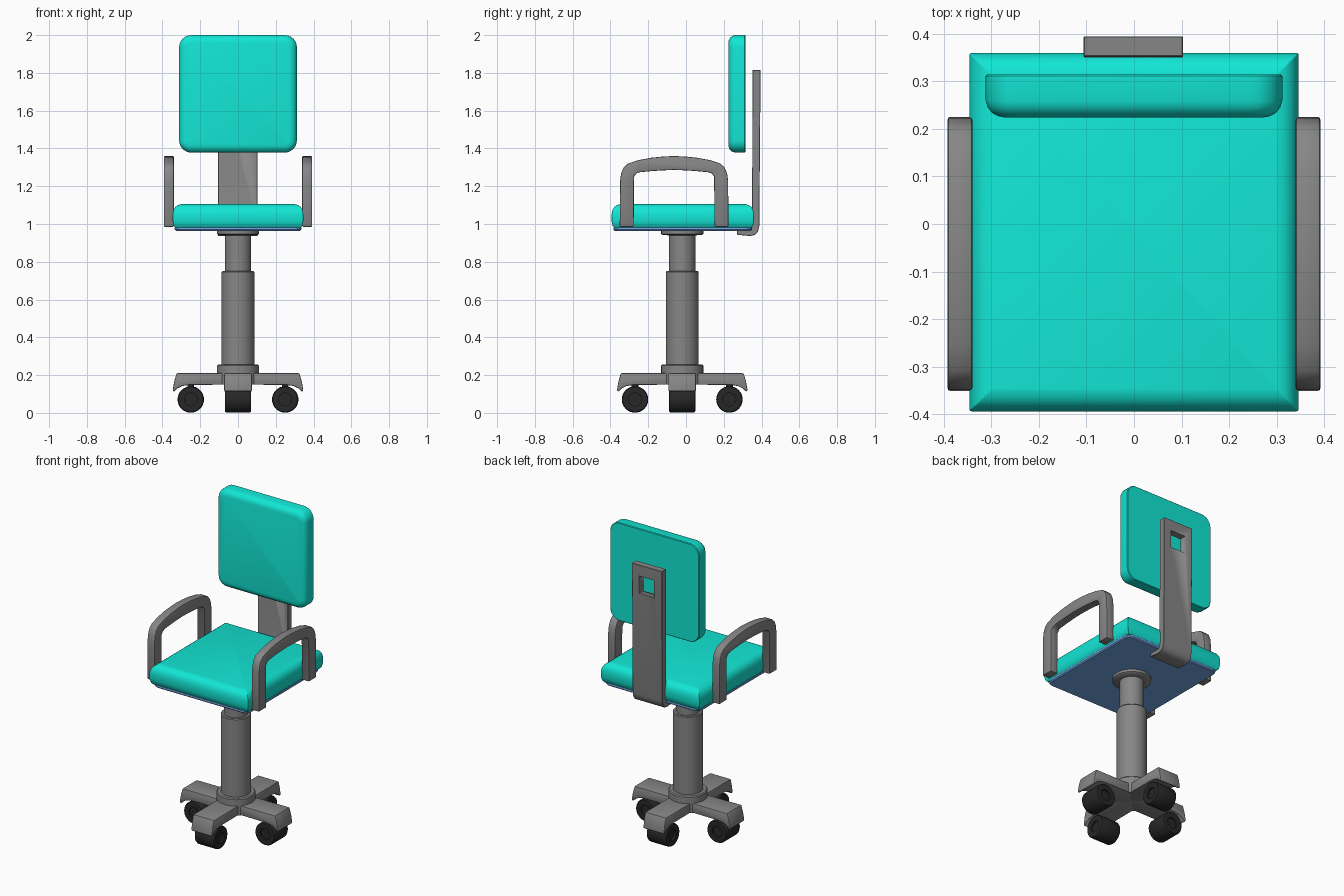
import bpy, bmesh, math
from mathutils import Matrix, Vector

if "Cube" in bpy.data.objects:
    bpy.data.objects.remove(bpy.data.objects["Cube"])

CY = -0.02  # y of the central column


def material(name, rgb):
    m = bpy.data.materials.new(name)
    m.diffuse_color = (*rgb, 1)
    m.use_nodes = True
    m.node_tree.nodes["Principled BSDF"].inputs["Base Color"].default_value = m.diffuse_color
    return m


TEAL = material("teal", (0.006, 0.80, 0.67))
BLUE = material("blue", (0.17, 0.40, 0.80))
BLACK = material("black", (0.02, 0.02, 0.02))
GREY = material("grey", (0.24, 0.24, 0.24))


def finish(name, bm, mat=GREY, bevel=0, segments=2, angle=35):
    bmesh.ops.recalc_face_normals(bm, faces=bm.faces)
    if bevel:
        edges = [e for e in bm.edges if e.calc_face_angle(0) > math.radians(40)]
        bmesh.ops.bevel(bm, geom=edges, offset=bevel, segments=segments,
                        profile=0.5, affect='EDGES', clamp_overlap=True)
    me = bpy.data.meshes.new(name)
    bm.to_mesh(me)
    bm.free()
    ob = bpy.data.objects.new(name, me)
    bpy.context.collection.objects.link(ob)
    me.materials.append(mat)
    bpy.ops.object.select_all(action='DESELECT')
    ob.select_set(True)
    bpy.context.view_layer.objects.active = ob
    bpy.ops.object.shade_smooth_by_angle(angle=math.radians(angle))
    return ob


def loft(rings):
    bm = bmesh.new()
    loops = [[bm.verts.new(p) for p in ring] for ring in rings]
    n = len(loops[0])
    for a, b in zip(loops, loops[1:]):
        for i in range(n):
            j = (i + 1) % n
            bm.faces.new((a[i], a[j], b[j], b[i]))
    bm.faces.new(loops[0])
    bm.faces.new(loops[-1])
    return bm


def rounded_rect(hx, hy, r, z, steps=6):
    pts = []
    for q, (sx, sy) in enumerate(((1, 1), (-1, 1), (-1, -1), (1, -1))):
        for k in range(steps + 1):
            a = math.pi / 2 * (q + k / steps)
            pts.append(Vector((sx * (hx - r) + r * math.cos(a),
                               sy * (hy - r) + r * math.sin(a), z)))
    return pts


def cushion(hx, hy, r, layers):
    # layers: (inset, height) pairs
    return loft([rounded_rect(hx - i, hy - i, max(r - i, 0.003), z) for i, z in layers])


def prism(pts, x0, x1):
    # (y, z) profile extruded along x
    return loft([[(x, y, z) for y, z in pts] for x in (x0, x1)])


def lathe(profile, n=32):
    return loft([[(r * math.cos(2 * math.pi * k / n), r * math.sin(2 * math.pi * k / n), z)
                  for k in range(n)] for r, z in profile])


# Seat cushion and its under plate
seat = cushion(0.346, 0.377, 0.004, [(0.016, 0.978), (0.006, 0.99), (0, 1.015), (0, 1.05),
                                     (0.004, 1.072), (0.014, 1.09), (0.028, 1.1), (0.045, 1.105)])
finish("seat", seat, TEAL, angle=40).location.y = -0.017
plate = cushion(0.335, 0.366, 0.04, [(0.006, 0.964), (0, 0.97), (0, 0.982)])
finish("seat_plate", plate, BLUE).location.y = -0.017

# Backrest, domed edge to the front
back = cushion(0.312, 0.311, 0.065, [(0.004, 0), (0, 0.004), (0, 0.055), (0.004, 0.069),
                                     (0.013, 0.081), (0.026, 0.088), (0.04, 0.091)])
back.transform(Matrix.Translation((0, 0.315, 1.689)) @ Matrix.Rotation(math.pi / 2, 4, 'X'))
finish("backrest", back, TEAL, angle=40)

# Bent back support with a square window near the top
support = finish("back_support", prism(
    [(0.27, 0.943), (0.34, 0.936), (0.366, 0.943), (0.381, 0.96), (0.388, 0.99), (0.395, 1.815),
     (0.352, 1.815), (0.35, 1.0), (0.346, 0.98), (0.334, 0.967), (0.27, 0.965)],
    -0.106, 0.103), bevel=0.002, segments=1)
cut = finish("window_cutter", prism([(0.3, 1.635), (0.45, 1.635), (0.45, 1.745), (0.3, 1.745)],
                                    -0.053, 0.053))
cut.hide_render = True
mod = support.modifiers.new("window", 'BOOLEAN')
mod.object = cut
mod.operation = 'DIFFERENCE'
mod.solver = 'EXACT'
bpy.context.view_layer.objects.active = support
bpy.ops.object.modifier_apply(modifier="window")
bpy.data.objects.remove(cut)

# Armrests: arched loops on both sides
outer = [(0.288, 0.985), (0.286, 1.23), (0.28, 1.27), (0.267, 1.3), (0.245, 1.32),
         (0.19, 1.338), (0.12, 1.351), (0.06, 1.357)]
inner = [(0.06, 1.284), (0.12, 1.28), (0.18, 1.274), (0.2, 1.267), (0.212, 1.25), (0.214, 0.985)]
mirror = lambda pts: [(-y, z) for y, z in reversed(pts)]
arch = outer + [(0, 1.36)] + mirror(outer) + mirror(inner) + [(0, 1.286)] + inner
arch = [(y - 0.063, z) for y, z in arch]
for side, x0, x1 in (("left", -0.392, -0.34), ("right", 0.34, 0.392)):
    finish(side + "_armrest", prism(arch, x0, x1), bevel=0.005)

# Gas column with collars
column = [(0.112, 0.15), (0.112, 0.25), (0.106, 0.256), (0.087, 0.256), (0.087, 0.745),
          (0.083, 0.75), (0.07, 0.75), (0.07, 0.94), (0.104, 0.942), (0.112, 0.948), (0.112, 0.966)]
finish("column", lathe(column)).location.y = CY

# Four base legs, each with a caster
leg = [(0, 0.15), (-0.26, 0.148), (-0.295, 0.142), (-0.32, 0.13), (-0.338, 0.112),
       (-0.346, 0.118), (-0.338, 0.165), (-0.325, 0.21), (0, 0.21)]
wheel = [(0.026, -0.055), (0.034, -0.055), (0.034, -0.067), (0.058, -0.07), (0.066, -0.068),
         (0.07, -0.06)]
wheel = wheel + [(r, -z) for r, z in reversed(wheel)]
for k in range(4):
    place = Matrix.Translation((0, CY, 0)) @ Matrix.Rotation(k * math.pi / 2, 4, 'Z')
    finish(f"base_leg_{k + 1}", prism(leg, -0.073, 0.073), bevel=0.014).matrix_world = place
    w = lathe(wheel)
    w.transform(Matrix.Translation((0, -0.25, 0.071)) @ Matrix.Rotation(math.pi / 2, 4, 'Y'))
    finish(f"caster_{k + 1}", w, BLACK).matrix_world = place
    stem = lathe([(0.018, 0.1), (0.018, 0.17)], 16)
    stem.transform(Matrix.Translation((0, -0.25, 0)))
    finish(f"caster_stem_{k + 1}", stem, BLACK).matrix_world = place
